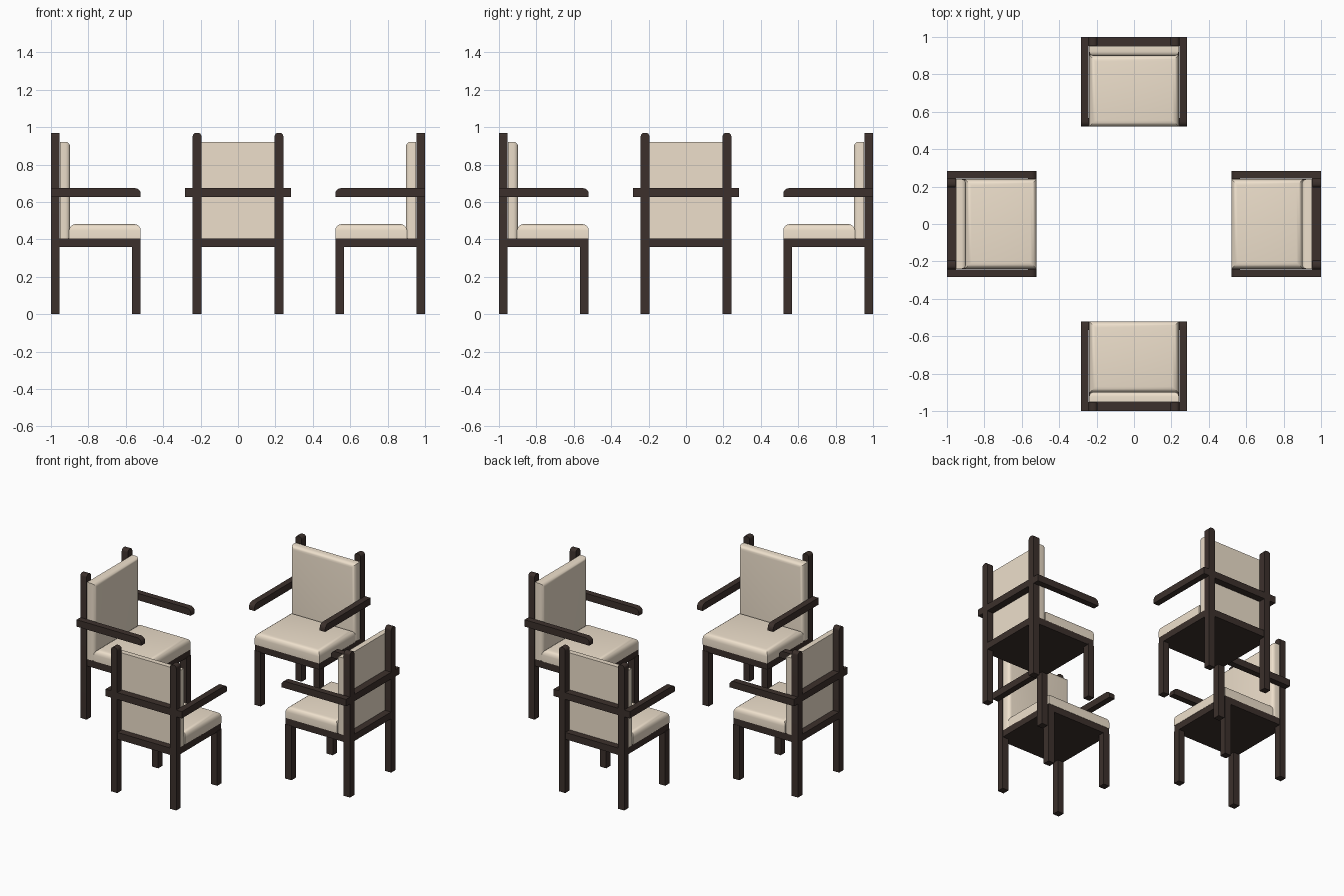
import bpy, bmesh
from math import radians
from mathutils import Matrix

if "Cube" in bpy.data.objects:
    bpy.data.objects.remove(bpy.data.objects["Cube"])

def material(name, color):
    m = bpy.data.materials.new(name)
    m.diffuse_color = color
    m.use_nodes = True
    m.node_tree.nodes["Principled BSDF"].inputs["Base Color"].default_value = m.diffuse_color
    return m

WOOD = material("dark_wood", (0.045, 0.03, 0.025, 1))
CLOTH = material("cream_fabric", (0.85, 0.74, 0.60, 1))

def box(name, lo, hi, mat, turn, pick=None, width=0.0, segs=4):
    """Box from corner to corner; pick(edge midpoint) chooses the edges to round."""
    bm = bmesh.new()
    bmesh.ops.create_cube(bm, size=1)
    for v in bm.verts:
        v.co = [lo[i] + (v.co[i] + 0.5) * (hi[i] - lo[i]) for i in range(3)]
    if pick:
        edges = [e for e in bm.edges if pick((e.verts[0].co + e.verts[1].co) / 2)]
        bmesh.ops.bevel(bm, geom=edges, offset=width, segments=segs,
                        profile=0.5, affect='EDGES')
    bmesh.ops.transform(bm, matrix=Matrix.Rotation(turn, 4, 'Z'), verts=bm.verts)
    bmesh.ops.recalc_face_normals(bm, faces=bm.faces)
    me = bpy.data.meshes.new(name)
    bm.to_mesh(me)
    bm.free()
    ob = bpy.data.objects.new(name, me)
    bpy.context.collection.objects.link(ob)
    me.materials.append(mat)
    if pick:
        bpy.ops.object.select_all(action='DESELECT')
        ob.select_set(True)
        bpy.context.view_layer.objects.active = ob
        bpy.ops.object.shade_smooth_by_angle(angle=radians(35))

def chair(turn):
    for s in (-1, 1):
        x0, x1 = sorted((s * 0.196, s * 0.242))
        xm = (x0 + x1) / 2
        # back posts with rounded tops, and front legs
        box("back_post", (x0, -1, 0), (x1, -0.954, 0.97), WOOD, turn,
            lambda m: m.z > 0.96 and abs(m.x - xm) > 0.01, 0.018)
        box("front_leg", (x0, -0.566, 0), (x1, -0.52, 0.365), WOOD, turn)
        # armrest rounded at the upper front end
        a0, a1 = sorted((s * 0.242, s * 0.283))
        box("armrest", (a0, -1, 0.628), (a1, -0.52, 0.674), WOOD, turn,
            lambda m: m.z > 0.67 and m.y > -0.53, 0.03)
    # rail across the back joining the armrests
    box("back_rail", (-0.242, -1, 0.628), (0.242, -0.952, 0.674), WOOD, turn)
    # seat frame and cushions
    box("seat_frame", (-0.24, -0.998, 0.36), (0.24, -0.522, 0.406), WOOD, turn)
    box("seat_cushion", (-0.24, -0.903, 0.404), (0.24, -0.52, 0.482), CLOTH, turn,
        lambda m: m.z > 0.475, 0.034)
    box("back_cushion", (-0.24, -0.952, 0.404), (0.24, -0.898, 0.922), CLOTH, turn,
        lambda m: m.y > -0.9 and m.z > 0.41, 0.025)

# four chairs facing the centre
for i in range(4):
    chair(radians(90 * i))
